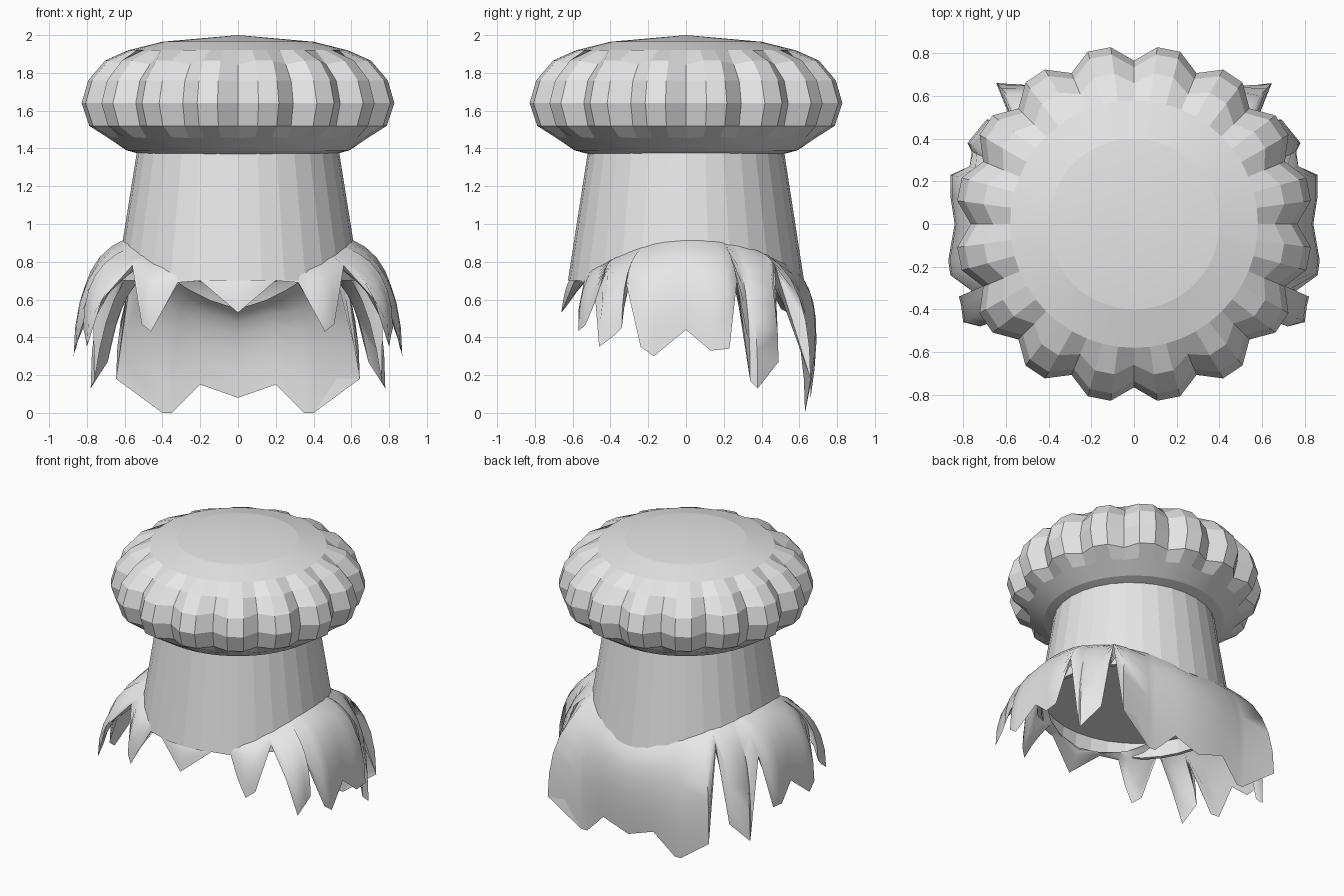
import bpy, bmesh, math
from mathutils import Vector

cube = bpy.data.objects.get("Cube")
if cube:
    bpy.data.objects.remove(cube, do_unlink=True)

grey = bpy.data.materials.new("light grey")
grey.use_nodes = True
grey.diffuse_color = (0.8, 0.8, 0.8, 1)
grey.node_tree.nodes["Principled BSDF"].inputs["Base Color"].default_value = (0.8, 0.8, 0.8, 1)


def loft(name, rings, smooth_angle, cap_end=False):
    """Skin a stack of closed rings holding the same number of points."""
    bm = bmesh.new()
    rows = [[bm.verts.new(p) for p in ring] for ring in rings]
    n = len(rows[0])
    for a, b in zip(rows, rows[1:]):
        for i in range(n):
            j = (i + 1) % n
            bm.faces.new((a[i], a[j], b[j], b[i]))
    if cap_end:
        bm.faces.new(rows[-1])
    bmesh.ops.remove_doubles(bm, verts=bm.verts, dist=0.0005)
    bmesh.ops.recalc_face_normals(bm, faces=bm.faces)
    mesh = bpy.data.meshes.new(name)
    bm.to_mesh(mesh)
    bm.free()
    mesh.materials.append(grey)
    ob = bpy.data.objects.new(name, mesh)
    bpy.context.collection.objects.link(ob)
    bpy.ops.object.select_all(action='DESELECT')
    ob.select_set(True)
    bpy.context.view_layer.objects.active = ob
    bpy.ops.object.shade_smooth_by_angle(angle=math.radians(smooth_angle))


def polar(r, angle, z):
    return Vector((r * math.cos(angle), r * math.sin(angle), z))


# Pleated crown: 16 pleats, every third column is a valley
COLS = 16 * 3
crown_profile = [  # ridge radius, valley radius, ridge height, valley height
    (0.0, 0.0, 2.0, 2.0), (0.40, 0.40, 1.965, 1.965), (0.58, 0.58, 1.92, 1.92),
    (0.71, 0.66, 1.865, 1.845), (0.80, 0.735, 1.76, 1.76), (0.835, 0.765, 1.64, 1.64),
    (0.795, 0.735, 1.52, 1.52), (0.70, 0.685, 1.46, 1.455), (0.59, 0.59, 1.39, 1.39),
    (0.515, 0.515, 1.37, 1.37)]
loft("hat_crown",
     [[polar(rv if i % 3 == 0 else rp, i * math.tau / COLS, zv if i % 3 == 0 else zp)
       for i in range(COLS)] for rp, rv, zp, zv in crown_profile], 8)

# Tapered hat band, slightly wider than deep, with a recessed underside
BAND_TOP, BAND_LOW, WIDEN = (0.52, 1.38), (0.625, 0.70), 1.03
SIDES = 32
loft("hat_band",
     [[polar(r, i * math.tau / SIDES, z) * Vector((1, 0, 0)).x for i in range(SIDES)]
      if WIDEN == 1 else
      [Vector((WIDEN * r * math.cos(i * math.tau / SIDES), r * math.sin(i * math.tau / SIDES), z))
       for i in range(SIDES)]
      for r, z in (BAND_TOP, BAND_LOW, (0.60, 0.70), (0.585, 0.80))], 8, True)

# Hair hem on the left half, from the middle front to the middle back
hem = [
    (0, -.66, .53), (.2, -.59, .70),                                     # middle front lock
    (.32, -.54, .69), (.40, -.57, .54), (.46, -.57, .43), (.51, -.53, .47),
    (.56, -.42, .78),                                                    # front lock
    (.72, -.48, .60), (.80, -.46, .35), (.81, -.38, .41), (.82, -.34, .45),
    (.75, -.32, .70),                                                    # front side lock
    (.86, -.24, .35), (.87, -.17, .30), (.84, 0, .44), (.86, .13, .33), (.86, .23, .34),
    (.77, .27, .70),                                                     # side panel
    (.76, .34, .17), (.78, .38, .13), (.69, .49, .27),
    (.57, .47, .78),                                                     # back side lock
    (.645, .66, .18), (.40, .63, 0), (.35, .63, 0), (.2, .66, .15), (0, .66, .08)]  # back cape
hem += [(-x, y, z) for x, y, z in reversed(hem[1:-1])]


def hairline(angle):
    """Height at which the hair leaves the band: high at the sides."""
    power = 2.6 if math.sin(angle) < 0 else 1.3
    return 0.71 + 0.21 * abs(math.cos(angle)) ** power


def strand(point, t, lining=False):
    """Point on a curve from the band out and down to the hem."""
    end = Vector(point)
    angle = math.atan2(end.y, end.x)
    z0 = hairline(angle)
    slope = (BAND_LOW[0] - BAND_TOP[0]) / (BAND_TOP[1] - BAND_LOW[1])
    r0 = BAND_LOW[0] - slope * (z0 - BAND_LOW[1]) - 0.01
    r2 = math.hypot(end.x, end.y)
    if z0 - end.z < 0.25:                       # notch between two locks
        r1, z1 = r0 + 0.65 * (r2 - r0), z0 - 0.25 * (z0 - end.z)
    else:
        swell = 0.08 if end.z < 0.2 and abs(end.x) < 0.45 else 0.0
        r1, z1 = r2 + swell, z0 - 0.2 * (z0 - end.z)
    if lining:                                  # inner face, lower and further in at the back
        drop = 0.03 + 0.13 * max(0.0, math.sin(angle))
        r0, z0, r1, z1 = r0 - 0.03 - drop / 2, z0 - drop, r1 - 0.08, z1 - drop / 2
    start, mid = polar(r0, angle, z0), polar(r1, angle, z1)
    start.x *= WIDEN
    return (1 - t) ** 2 * start + 2 * t * (1 - t) * mid + t * t * end


# Hair: outer face down to the hem, then the lining back up inside
ROWS = 6
outer = [[strand(p, k / ROWS) for p in hem] for k in range(ROWS + 1)]
inner = [[strand(p, k / ROWS, True) for p in hem] for k in reversed(range(ROWS))]
loft("hair", outer + inner, 50)
